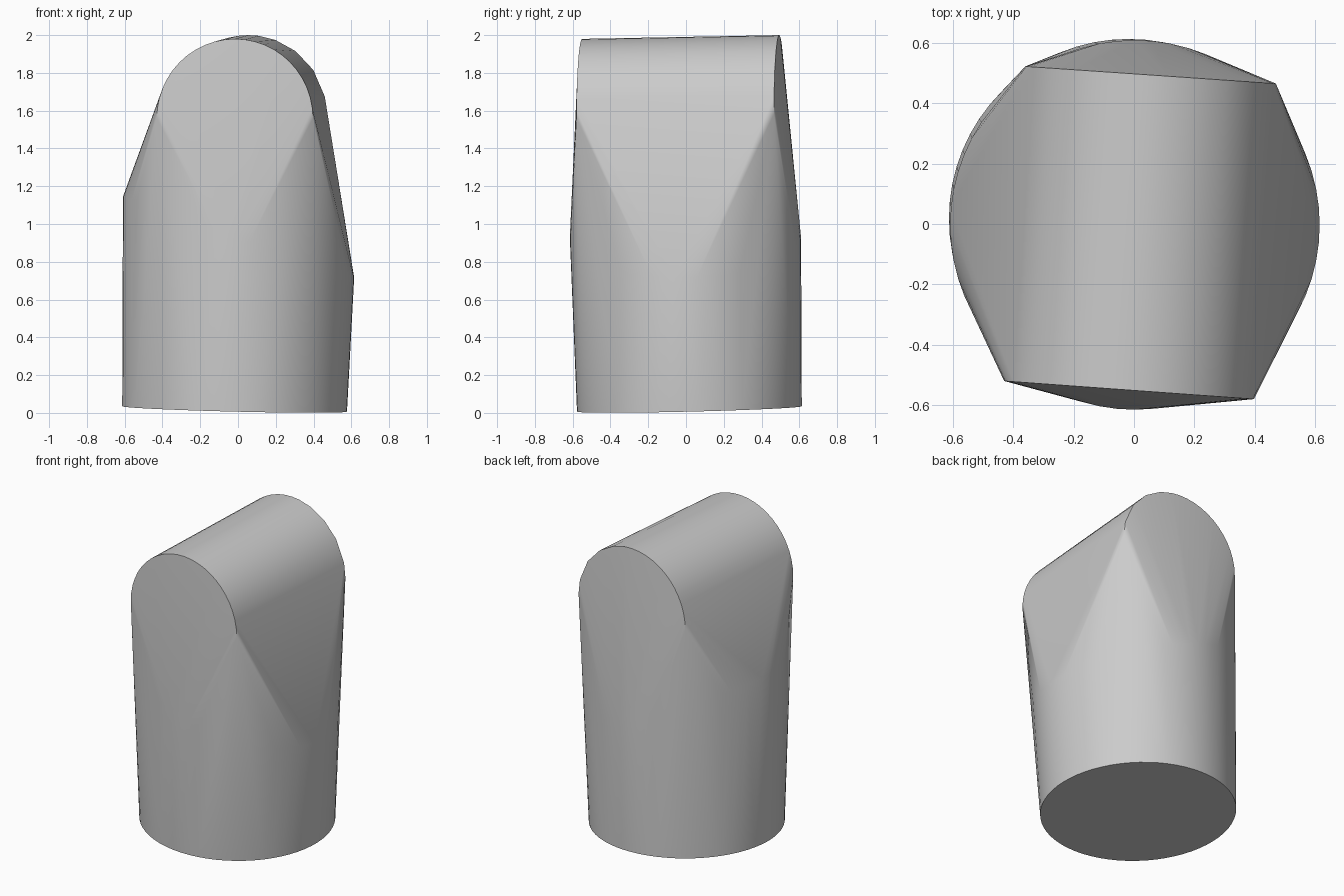
import bpy, bmesh
from math import sin, cos, radians
from mathutils import Vector

cube = bpy.data.objects.get("Cube")
if cube:
    bpy.data.objects.remove(cube, do_unlink=True)


def material(name, value):
    mat = bpy.data.materials.new(name)
    mat.use_nodes = True
    colour = (value, value, value, 1)
    mat.diffuse_color = colour
    mat.node_tree.nodes["Principled BSDF"].inputs["Base Color"].default_value = colour
    return mat


def ring(centre, radius, slope_x, slope_y, count=64):
    """Circle seen from above, lying on a sloping plane."""
    points = []
    for i in range(count):
        a = radians(360 * i / count)
        x, y = radius * cos(a), radius * sin(a)
        points.append(Vector(centre) + Vector((x, y, slope_x * x + slope_y * y)))
    return points


def arch(left, right, base, radius, angles):
    """Half circle standing upright between two corners."""
    left, right = Vector(left), Vector(right)
    middle, half = (left + right) / 2, (right - left) / 2
    points = []
    for angle in angles:
        a = radians(angle)
        p = middle + half * cos(a)
        points.append(Vector((p.x, p.y, base + radius * sin(a))))
    return points


even = [180 * i / 24 for i in range(25)]
coarse = [0, 13, 34, 53, 70] + [a for a in even if a >= 82]

# Round foot, sloping shoulder ring and the two arched ends
points = ring((-0.018, 0.018, 0.021), 0.595, -0.024, 0.024)
points += ring((0.003, -0.003, 0.93), 0.612, -0.35, 0.0)
points += arch((-0.43, -0.52), (0.397, -0.58), 1.56, 0.42, even)
points += arch((-0.36, 0.522), (0.47, 0.465), 1.58, 0.42, coarse)

# Skin stretched tightly over the sections
bm = bmesh.new()
for p in points:
    bm.verts.new(p)
hull = bmesh.ops.convex_hull(bm, input=bm.verts[:])
loose = {g for g in hull["geom_interior"] + hull["geom_unused"]
         if isinstance(g, bmesh.types.BMVert)}
bmesh.ops.delete(bm, geom=list(loose), context="VERTS")
bmesh.ops.dissolve_limit(bm, angle_limit=radians(0.2), verts=bm.verts[:], edges=bm.edges[:])
bmesh.ops.recalc_face_normals(bm, faces=bm.faces[:])
mesh = bpy.data.meshes.new("arched_cap")
bm.to_mesh(mesh)
bm.free()
mesh.materials.append(material("plain grey", 0.6))

body = bpy.data.objects.new("arched_cap", mesh)
bpy.context.collection.objects.link(body)
bpy.ops.object.select_all(action="DESELECT")
body.select_set(True)
bpy.context.view_layer.objects.active = body
bpy.ops.object.shade_smooth_by_angle(angle=radians(35))
